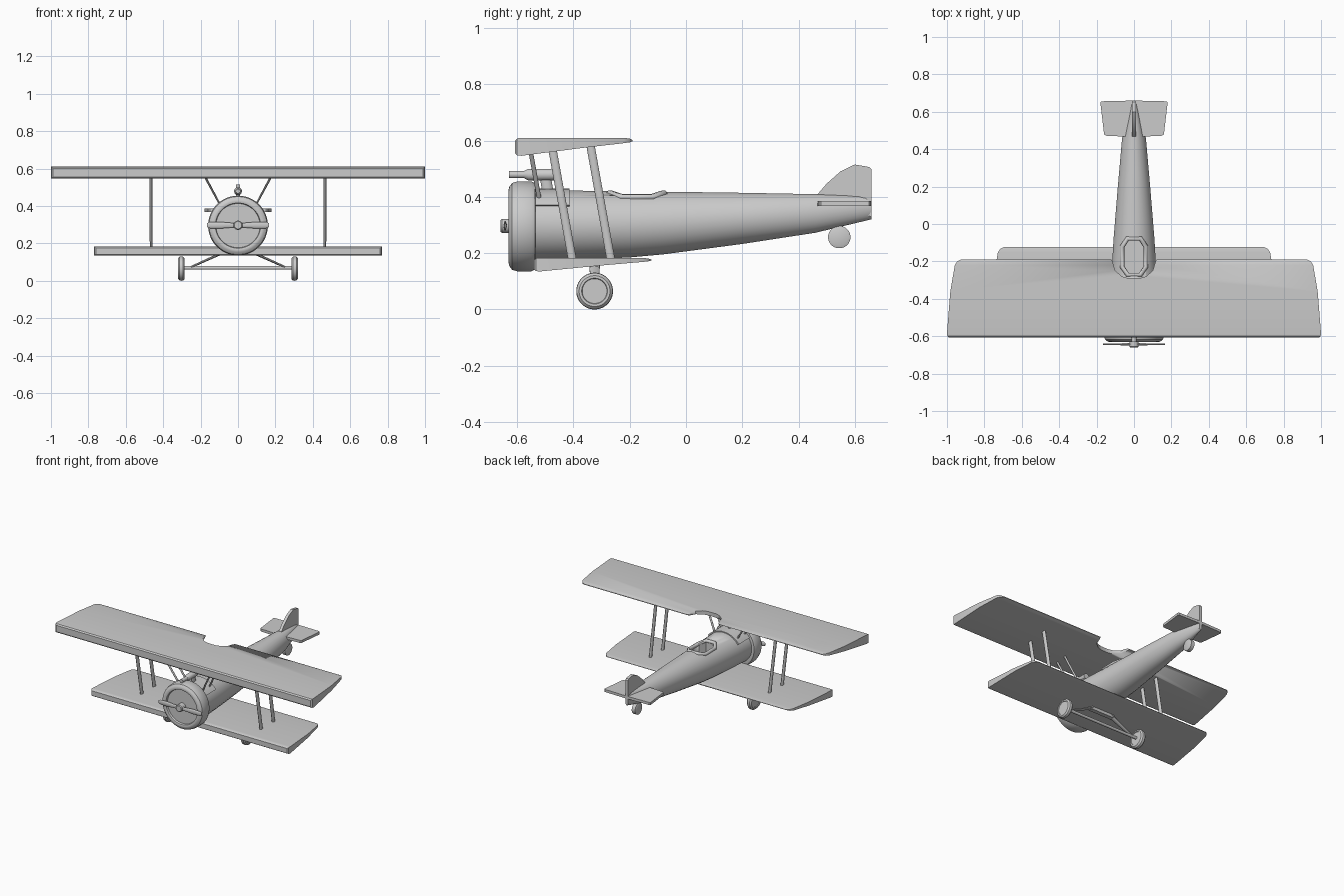
import bpy, bmesh
from math import sin, cos, pi, sqrt, radians
from mathutils import Vector

if "Cube" in bpy.data.objects:
    bpy.data.objects.remove(bpy.data.objects["Cube"])


def loft(name, rings, mirror=False, angle=35):
    """Skin closed rings of points into a capped solid."""
    bm = bmesh.new()
    vs = [[bm.verts.new(p) for p in r] for r in rings]
    n = len(vs[0])
    for a, b in zip(vs, vs[1:]):
        for i in range(n):
            j = (i + 1) % n
            bm.faces.new((a[i], a[j], b[j], b[i]))
    bm.faces.new(vs[0])
    bm.faces.new(vs[-1])
    return finish(name, bm, mirror, angle)


def finish(name, bm, mirror=False, angle=35):
    bmesh.ops.recalc_face_normals(bm, faces=bm.faces)
    me = bpy.data.meshes.new(name)
    bm.to_mesh(me)
    bm.free()
    ob = bpy.data.objects.new(name, me)
    bpy.context.collection.objects.link(ob)
    bpy.ops.object.select_all(action='DESELECT')
    ob.select_set(True)
    bpy.context.view_layer.objects.active = ob
    bpy.ops.object.shade_smooth_by_angle(angle=radians(angle))
    if mirror:
        ob.modifiers.new("mirror", 'MIRROR')
    return ob


def ring(c, axis, ra, rb, n=24):
    """Ellipse around c, perpendicular to the given axis."""
    out = []
    for i in range(n):
        t = 2 * pi * (i + 0.5) / n
        o = [ra * cos(t), rb * sin(t)]
        o.insert(axis, 0)
        out.append(Vector(c) + Vector(o))
    return out


def lathe(name, c, axis, profile, n=32, mirror=False):
    """Round solid from (offset along axis, radius) pairs."""
    rings = []
    for d, r in profile:
        p = list(c)
        p[axis] += d
        rings.append(ring(p, axis, r, r, n))
    return loft(name, rings, mirror)


def strut(name, a, b, ra, rb, axis=2, mirror=True):
    return loft(name, [ring(a, axis, ra, rb, 10), ring(b, axis, ra, rb, 10)], mirror, 50)


def prism(name, pts, axis, lo, hi, mirror=False):
    def at(d):
        out = []
        for p in pts:
            q = list(p)
            q.insert(axis, d)
            out.append(q)
        return out
    return loft(name, [at(lo), at(hi)], mirror, 25)


def cut(ob, cutter):
    m = ob.modifiers.new("cut", 'BOOLEAN')
    m.operation, m.object, m.solver = 'DIFFERENCE', cutter, 'EXACT'
    bpy.context.view_layer.objects.active = ob
    bpy.ops.object.modifier_apply(modifier=m.name)
    bpy.data.objects.remove(cutter)


def wing(name, table):
    """Table rows run front to back: y, top z, bottom z, half span."""
    outline = [(y, t, x) for y, t, b, x in table] + [(y, b, x) for y, t, b, x in reversed(table)]
    bm = bmesh.new()
    left, right = [[bm.verts.new((s * x, y, z)) for y, z, x in outline] for s in (-1, 1)]
    n = len(outline)
    for i in range(n):
        j = (i + 1) % n
        bm.faces.new((left[i], left[j], right[j], right[i]))
    for side in (left, right):
        for i in range(len(table) - 1):
            bm.faces.new((side[i], side[i + 1], side[n - 2 - i], side[n - 1 - i]))
    return finish(name, bm)


# Wings: the lower one is a smaller, thinner, shifted copy
upper = [(-.608, .600, .555, .990), (-.600, .608, .547, .998), (-.585, .61, .546, 1.0),
         (-.36, .61, .575, .982), (-.22, .61, .591, .958), (-.20, .607, .594, .945),
         (-.19, .602, .598, .925)]
upper_wing = wing("upper_wing", upper)
wing("lower_wing", [(y + .067, .183 - (.61 - t) * .75, .183 - (.61 - b) * .75, x - .23)
                    for y, t, b, x in upper])
notch = [(.13, -.17), (.115, -.20), (.10, -.25), (.065, -.28), (.03, -.29)]
cut(upper_wing, prism("notch_cutter", notch + [(-x, y) for x, y in reversed(notch)], 2, .4, .8))

# Fuselage: y, half width, top, bottom
stations = [(-.545, .138, .425, .17), (-.40, .132, .423, .175), (-.20, .117, .42, .184),
            (-.08, .110, .419, .195), (.20, .087, .415, .232), (.46, .064, .410, .272),
            (.66, .010, .403, .320)]
fuselage = loft("fuselage", [ring((0, y, (t + b) / 2), 1, w, (t - b) / 2, 28)
                             for y, w, t, b in stations])
hole = [(.03, -.265), (.055, -.225), (.055, -.125), (.03, -.085)]
hole += [(-x, y) for x, y in reversed(hole)]
cut(fuselage, prism("cockpit_cutter", hole, 2, .30, .6))

# Padded cockpit rim draped over the fuselage
crv = bpy.data.curves.new("cockpit_rim", 'CURVE')
crv.dimensions, crv.bevel_depth, crv.bevel_resolution = '3D', .013, 1
sp = crv.splines.new('POLY')
sp.points.add(len(hole) - 1)
for p, (x, y) in zip(sp.points, hole):
    x, y = x * 1.15, -.175 + (y + .175) * 1.08
    p.co = (x, y, .303 + .114 * sqrt(1 - (x / .115) ** 2), 1)
sp.use_cyclic_u = True
bpy.context.collection.objects.link(bpy.data.objects.new("cockpit_rim", crv))

# Raised panel behind the engine
arc = [radians(35 + 110 * i / 14) for i in range(15)]
panel = [(.148 * cos(a), .295 + .134 * sin(a)) for a in arc]
panel += [(.125 * cos(a), .295 + .115 * sin(a)) for a in reversed(arc)]
prism("engine_panel", panel, 1, -.545, -.415)

# Engine cowl with a recessed face
lathe("engine_cowl", (0, 0, .295), 1,
      [(-.535, .145), (-.537, .154), (-.55, .16), (-.60, .16), (-.618, .155), (-.628, .142),
       (-.631, .13), (-.628, .121), (-.615, .118)], 40)

# Propeller
lathe("propeller_hub", (0, 0, .297), 1, [(-.61, .025), (-.655, .025), (-.66, .02)], 20)
loft("propeller_blades", [ring((x, -.643, .297), 0, d, h, 10) for x, h, d in
     [(-.167, .009, .003), (-.155, .016, .004), (-.10, .018, .005), (0, .010, .007),
      (.10, .018, .005), (.155, .016, .004), (.167, .009, .003)]])

# Gun above the nose
lathe("gun_barrel", (0, 0, .479), 1, [(-.63, .013), (-.56, .013)], 16)
lathe("gun_body", (0, 0, .479), 1, [(-.575, .014), (-.56, .021), (-.47, .021)], 16)
strut("gun_mount", (0, -.50, .47), (0, -.49, .41), .010, .02, mirror=False)

# Struts between the wings and above the nose
strut("front_wing_strut", (.466, -.475, .57), (.464, -.402, .165), .008, .015)
strut("rear_wing_strut", (.466, -.340, .585), (.464, -.265, .165), .008, .015)
strut("front_centre_strut", (.180, -.552, .56), (.09, -.522, .395), .006, .008)
strut("rear_centre_strut", (.180, -.475, .565), (.09, -.445, .395), .006, .008)

# Main landing gear
lathe("main_wheel", (.303, -.325, .065), 0,
      [(-.014, .044), (-.018, .046), (-.018, .055), (-.009, .064), (0, .0655), (.009, .064),
       (.018, .055), (.018, .046), (.014, .044)], 32, True)
lathe("axle", (0, -.325, .069), 0, [(-.305, .010), (.305, .010)], 12)
loft("gear_strut", [ring((.07, -.325, .155), 0, .020, .008, 10),
                    ring((.25, -.325, .074), 0, .012, .006, 10)], True)
prism("gear_mount", [(-.345, .165), (-.305, .165), (-.31, .137), (-.34, .137)], 0, -.09, .09)

# Tail
prism("tailplane", [(0, .465), (.150, .472), (.160, .48), (.180, .650), (.172, .656), (0, .66)],
      2, .368, .386, True)
prism("tail_fin", [(.46, .40), (.50, .447), (.55, .491), (.60, .515), (.652, .506),
                   (.66, .498), (.66, .33), (.60, .34)], 0, -.010, .010)
lathe("tail_wheel", (0, .545, .257), 0,
      [(-.017, .030), (-.013, .040), (.013, .040), (.017, .030)], 24)
strut("tail_wheel_strut", (0, .545, .257), (0, .545, .33), .010, .014, mirror=False)
